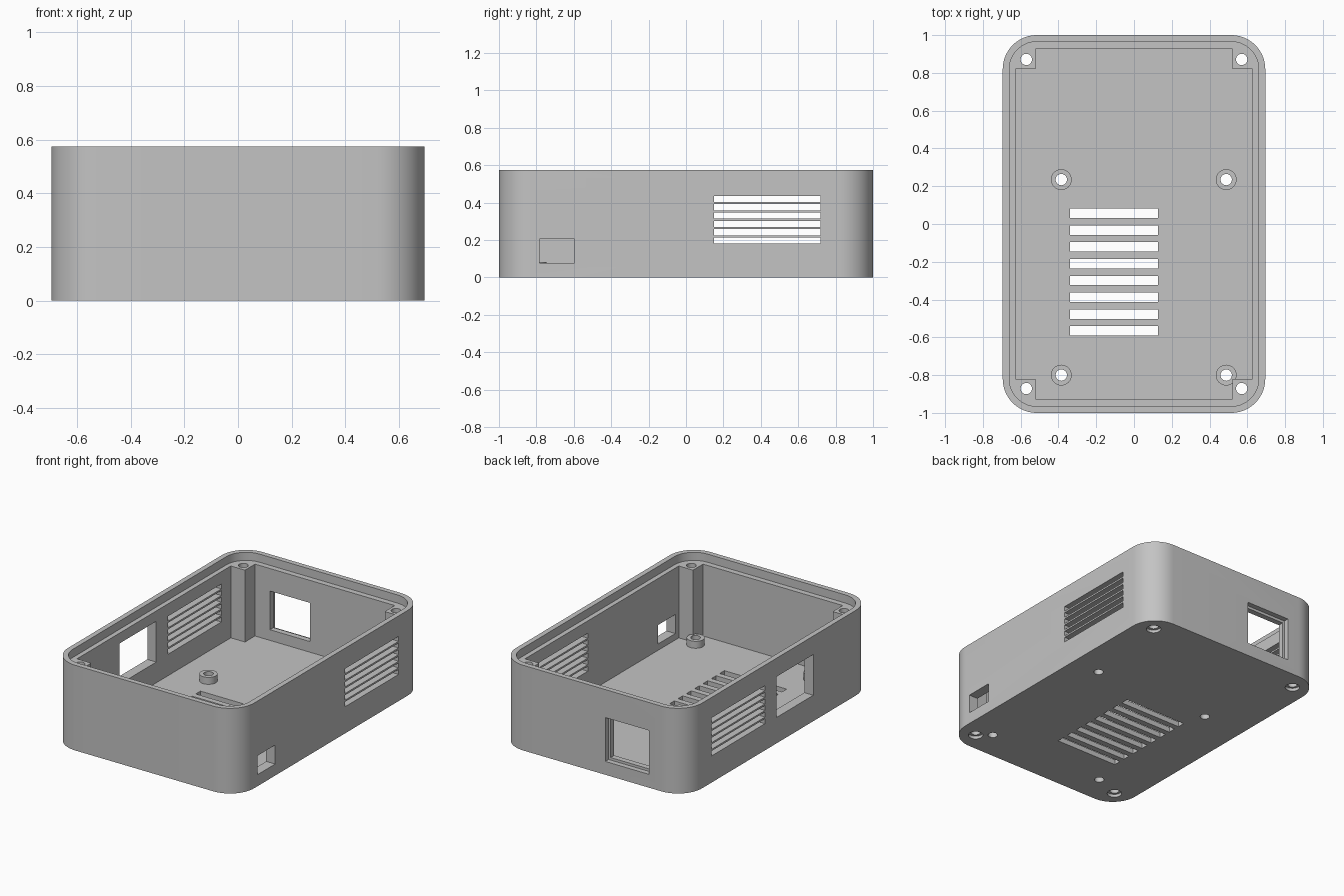
import bpy, bmesh, math

cube = bpy.data.objects.get("Cube")
if cube:
    bpy.data.objects.remove(cube)

HX, HY, H = 0.695, 1.0, 0.575      # half width, half length, height
FLOOR, LEDGE = 0.035, 0.52         # floor top, lid ledge level
POSTS = [(sx * 0.57, sy * 0.871) for sx in (-1, 1) for sy in (-1, 1)]
STANDOFFS = [(x, y) for x in (-0.385, 0.488) for y in (-0.80, 0.235)]

grey = bpy.data.materials.new("light_grey_plastic")
grey.use_nodes = True
colour = (0.55, 0.55, 0.55, 1)
grey.diffuse_color = colour
grey.node_tree.nodes["Principled BSDF"].inputs["Base Color"].default_value = colour


def add_prism(bm, points, z0, z1):
    """Extrude a counter-clockwise outline from z0 to z1."""
    base = bm.faces.new([bm.verts.new((x, y, z0)) for x, y in points])
    top = bmesh.ops.extrude_face_region(bm, geom=[base])["geom"]
    moved = [v for v in top if isinstance(v, bmesh.types.BMVert)]
    bmesh.ops.translate(bm, verts=moved, vec=(0, 0, z1 - z0))


def rectangle(x0, x1, y0, y1):
    return [(x0, y0), (x1, y0), (x1, y1), (x0, y1)]


def circle(cx, cy, r, n=32):
    return [(cx + r * math.cos(math.tau * i / n), cy + r * math.sin(math.tau * i / n))
            for i in range(n)]


def rounded(hx, hy, r, n=14):
    points = []
    for k, (sx, sy) in enumerate([(1, 1), (-1, 1), (-1, -1), (1, -1)]):
        for i in range(n + 1):
            a = math.pi / 2 * (k + i / n)
            points.append((sx * (hx - r) + r * math.cos(a), sy * (hy - r) + r * math.sin(a)))
    return points


def notched(hx, hy, px, py):
    """Rectangle whose corners are taken up by square posts."""
    corner = [(hx, py), (px, py), (px, hy)]
    points = []
    for sx, sy in [(1, 1), (-1, 1), (-1, -1), (1, -1)]:
        order = corner if sx * sy > 0 else corner[::-1]
        points += [(sx * x, sy * y) for x, y in order]
    return points


def make(name, prisms):
    bm = bmesh.new()
    for points, z0, z1 in prisms:
        add_prism(bm, points, z0, z1)
    bmesh.ops.recalc_face_normals(bm, faces=bm.faces)
    mesh = bpy.data.meshes.new(name)
    bm.to_mesh(mesh)
    bm.free()
    obj = bpy.data.objects.new(name, mesh)
    obj.data.materials.append(grey)
    bpy.context.collection.objects.link(obj)
    return obj


def combine(target, name, prisms, operation="DIFFERENCE"):
    tool = make(name, prisms)
    tool.hide_render = True
    bpy.context.view_layer.objects.active = target
    mod = target.modifiers.new(name, "BOOLEAN")
    mod.operation, mod.solver, mod.object = operation, "EXACT", tool
    bpy.ops.object.modifier_apply(modifier=mod.name)
    bpy.data.objects.remove(tool)


# Shell with lid ledge, and cavity around the corner posts
case = make("enclosure_base", [(rounded(HX, HY, 0.18), 0, H)])
combine(case, "lid_recess", [(rounded(HX - 0.035, HY - 0.035, 0.145), LEDGE, H + 0.1)])
combine(case, "cavity", [(notched(0.628, 0.927, 0.522, 0.82), FLOOR, H + 0.1)])

# Board standoffs on the floor
combine(case, "standoffs", [(circle(x, y, 0.055), FLOOR - 0.015, 0.082)
                            for x, y in STANDOFFS], "UNION")

# Screw holes, with wider heads under the posts
combine(case, "screw_holes", [(circle(x, y, 0.03), -0.1, H + 0.1) for x, y in POSTS + STANDOFFS])
combine(case, "screw_heads", [(circle(x, y, 0.046), -0.1, 0.02) for x, y in POSTS])

# Floor vents and matching vents in both long walls
floor_vents = [(rectangle(-0.338, 0.127, 0.032 - 0.089 * i, 0.082 - 0.089 * i), -0.1, 0.2)
               for i in range(8)]
combine(case, "floor_vents", floor_vents)
side_vents = [(rectangle(-1, 1, 0.15, 0.72), 0.18 + 0.0447 * i, 0.213 + 0.0447 * i)
              for i in range(6)]
combine(case, "side_vents", side_vents)

# Port openings in the two long walls and the back
combine(case, "side_ports", [(rectangle(0.6, 0.8, -0.783, -0.596), 0.078, 0.206),
                             (rectangle(-0.8, -0.6, -0.365, 0.025), 0.175, 0.45)])
combine(case, "back_port", [(rectangle(-0.411, -0.113, 0.9, 1.1), 0.107, 0.368)])
combine(case, "back_port_recess", [(rectangle(-0.425, -0.098, 0.965, 1.1), 0.09, 0.386)])

# Smooth rounded corners, sharp edges
bpy.ops.object.select_all(action="DESELECT")
case.select_set(True)
bpy.context.view_layer.objects.active = case
bpy.ops.object.shade_smooth_by_angle(angle=math.radians(30))
